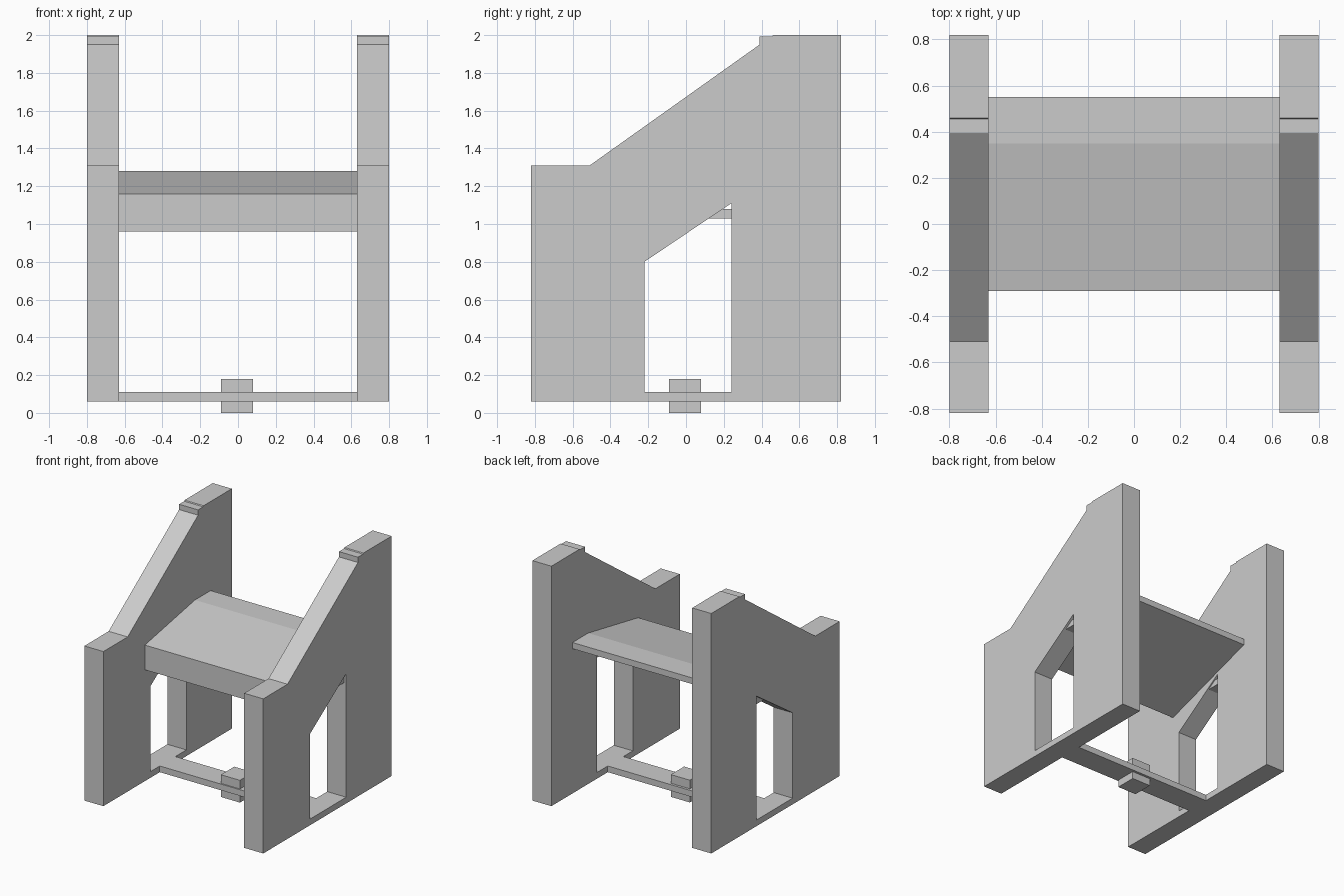
import bpy, bmesh
from mathutils import Matrix

if "Cube" in bpy.data.objects:
    bpy.data.objects.remove(bpy.data.objects["Cube"])

# maps profile (u, v, depth) to world (y, z, x)
TO_SIDE = Matrix(((0, 0, 1, 0), (1, 0, 0, 0), (0, 1, 0, 0), (0, 0, 0, 1)))


def side_prism(name, loops, x0, x1):
    """Extrude a filled y-z profile (outer loop plus holes) from x0 to x1."""
    cu = bpy.data.curves.new(name + "_profile", 'CURVE')
    cu.dimensions = '2D'
    cu.fill_mode = 'BOTH'
    cu.extrude = (x1 - x0) / 2
    for pts in loops:
        sp = cu.splines.new('POLY')
        sp.points.add(len(pts) - 1)
        for p, (u, v) in zip(sp.points, pts):
            p.co = (u, v, 0, 1)
        sp.use_cyclic_u = True
    tmp = bpy.data.objects.new(name + "_tmp", cu)
    bpy.context.collection.objects.link(tmp)
    bpy.context.view_layer.update()
    dg = bpy.context.evaluated_depsgraph_get()
    me = bpy.data.meshes.new_from_object(tmp.evaluated_get(dg))
    bpy.data.objects.remove(tmp)
    me.transform(Matrix.Translation(((x0 + x1) / 2, 0, 0)) @ TO_SIDE)
    bm = bmesh.new()
    bm.from_mesh(me)
    bmesh.ops.remove_doubles(bm, verts=bm.verts, dist=0.0005)
    bmesh.ops.recalc_face_normals(bm, faces=bm.faces)
    for f in bm.faces:
        f.smooth = False
    bm.to_mesh(me)
    bm.free()
    me.name = name
    ob = bpy.data.objects.new(name, me)
    bpy.context.collection.objects.link(ob)
    return ob


def rect(y0, y1, z0, z1):
    return [(y0, z0), (y1, z0), (y1, z1), (y0, z1)]


panel = [(-0.82, 0.06), (0.82, 0.06), (0.82, 2.0), (0.46, 2.0), (0.455, 1.993),
         (0.39, 1.993), (0.39, 1.95), (-0.51, 1.31), (-0.82, 1.31)]
opening = [(-0.22, 0.11), (0.24, 0.11), (0.24, 1.11), (-0.22, 0.80)]
cleat = [(0.12, 1.03), (0.24, 1.03), (0.24, 1.08), (0.195, 1.08)]

# side panels with sloped openings, and the small cleat in each opening
for label, x0, x1, c0, c1 in (("left", -0.80, -0.63, -0.78, -0.64),
                              ("right", 0.63, 0.80, 0.64, 0.78)):
    side_prism(label + "_side_panel", [panel, opening], x0, x1)
    side_prism(label + "_cleat", [cleat], c0, c1)

# wedge shaped seat between the panels
seat = [(-0.29, 0.96), (0.55, 1.23), (0.55, 1.28), (0.35, 1.28), (-0.29, 1.16)]
side_prism("seat", [seat], -0.63, 0.63)

# floor crossbar and its central block
side_prism("crossbar", [rect(-0.10, 0.10, 0.06, 0.11)], -0.63, 0.63)
side_prism("centre_block", [rect(-0.09, 0.08, 0.0, 0.18)], -0.09, 0.08)
